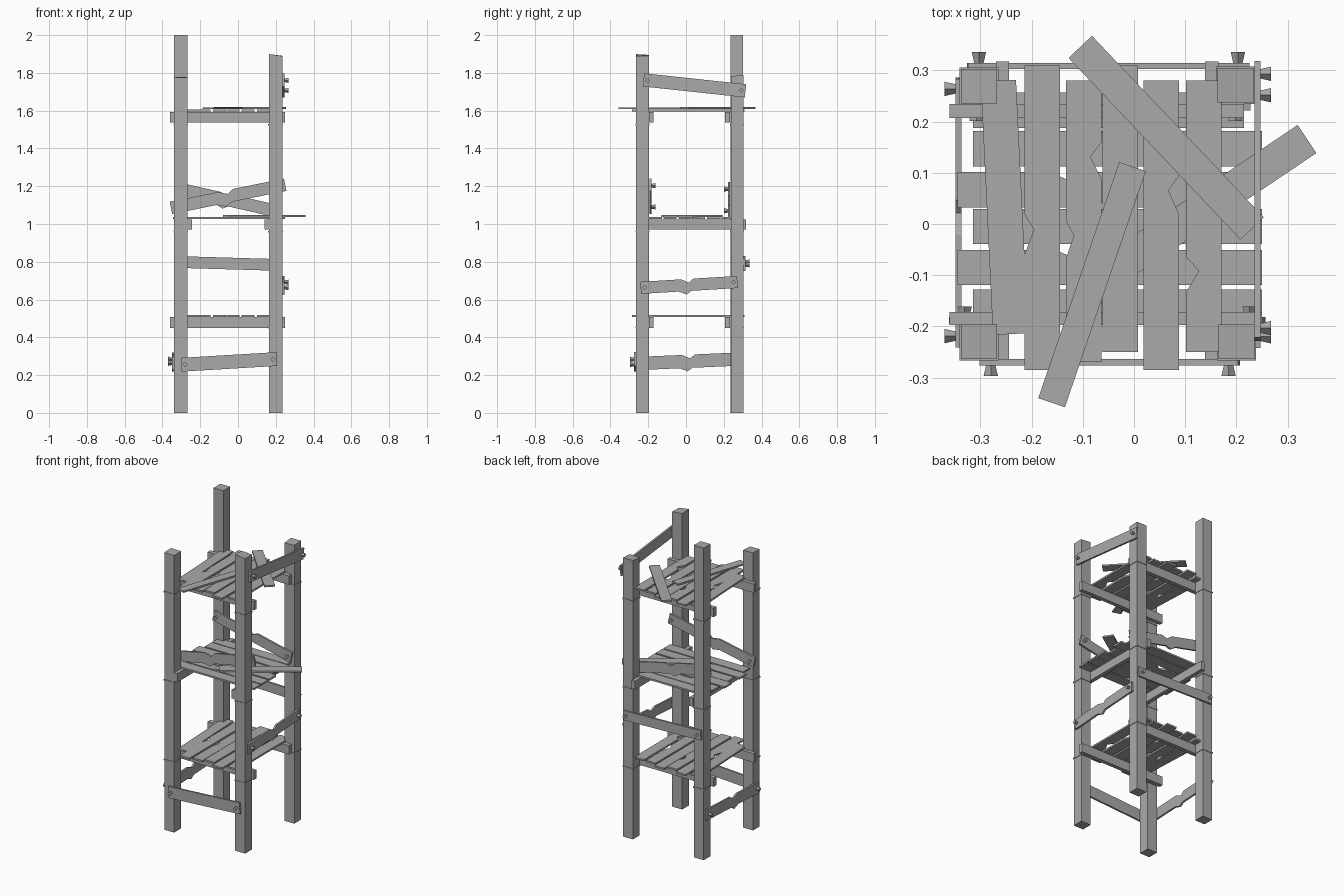
import bpy, bmesh, random
from mathutils import Vector

random.seed(4)
if "Cube" in bpy.data.objects:
    bpy.data.objects.remove(bpy.data.objects["Cube"], do_unlink=True)

wood = bpy.data.materials.new("grey_wood")
wood.use_nodes = True
GREY = (0.4, 0.4, 0.4, 1)
wood.diffuse_color = GREY
wood.node_tree.nodes["Principled BSDF"].inputs["Base Color"].default_value = GREY

X, Y, Z = Vector((1, 0, 0)), Vector((0, 1, 0)), Vector((0, 0, 1))


def finish(name, bm):
    bmesh.ops.recalc_face_normals(bm, faces=bm.faces)
    mesh = bpy.data.meshes.new(name)
    bm.to_mesh(mesh)
    bm.free()
    mesh.materials.append(wood)
    obj = bpy.data.objects.new(name, mesh)
    bpy.context.collection.objects.link(obj)
    return obj


def plank(name, start, end, width, thick, normal, notches=()):
    """Flat board from start to end; a notch is (position, side, depth)."""
    a, b = Vector(start), Vector(end)
    u = (b - a).normalized()
    v = normal.cross(u)
    edges = []
    for side in (-1, 1):
        pts = [(0, width / 2), (1, width / 2)]
        for t, s, depth in notches:
            if s == side:
                pts += [(t - 0.08, width / 2), (t, width / 2 - depth), (t + 0.05, width / 2)]
        edges.append([a.lerp(b, t) + v * side * w for t, w in sorted(pts)])
    outline = edges[0] + edges[1][::-1]
    bm = bmesh.new()
    face = bm.faces.new([bm.verts.new(p - normal * thick / 2) for p in outline])
    ext = bmesh.ops.extrude_face_region(bm, geom=[face])
    moved = [g for g in ext["geom"] if isinstance(g, bmesh.types.BMVert)]
    bmesh.ops.translate(bm, verts=moved, vec=normal * thick)
    return finish(name, bm)


def box(name, low, high, slant=0):
    """Axis-aligned block, optionally with a rough slanted top."""
    low, high = Vector(low), Vector(high)
    bm = bmesh.new()
    bmesh.ops.create_cube(bm, size=1)
    for vert in bm.verts:
        top = vert.co.z > 0
        vert.co = (low + high) / 2 + vert.co * (high - low)
        if top and slant:
            vert.co.z -= random.uniform(0, slant)
    return finish(name, bm)


def bolt(name, pos, out):
    """Four-sided peg that flares outward."""
    bm = bmesh.new()
    bmesh.ops.create_cone(bm, cap_ends=True, segments=4, radius1=0.009,
                          radius2=0.014, depth=0.022)
    obj = finish(name, bm)
    obj.rotation_mode = "QUATERNION"
    obj.rotation_quaternion = out.to_track_quat("Z", "Y")
    obj.location = Vector(pos) + out * 0.011


# Corner posts of uneven height, each with three thin bands
posts = {"front_right": (-0.303, -0.23, 1.78), "front_left": (0.2, -0.23, 1.9),
         "back_right": (-0.303, 0.269, 2.0), "back_left": (0.198, 0.271, 1.79)}
for name, (x, y, h) in posts.items():
    box(name + "_post", (x - 0.035, y - 0.034, 0), (x + 0.035, y + 0.034, h),
        0 if h == 2 else 0.012)
    for z in (0.45, 0.96, 1.525):
        box(name + "_band", (x - 0.038, y - 0.037, z - 0.004), (x + 0.038, y + 0.037, z + 0.004))

# Top and bottom shelves: beams along x, slats along y
slats = [(-0.253, -0.215, 0.28, ()),
         (-0.179, -0.285, 0.31, ((0.46, 1, 0.018),)),
         (-0.098, -0.27, 0.28, ((0.73, -1, 0.022), (0.45, 1, 0.015))),
         (-0.027, -0.25, 0.31, ()),
         (0.053, -0.285, 0.28, ((0.62, -1, 0.02),)),
         (0.136, -0.25, 0.28, ((0.3, 1, 0.025),))]
for level, z in (("bottom", 0.45), ("top", 1.537)):
    box(level + "_front_beam", (-0.36, -0.197, z), (0.25, -0.172, z + 0.057))
    box(level + "_back_beam", (-0.36, 0.207, z), (0.215, 0.234, z + 0.057))
    for i, (x, y0, y1, cuts) in enumerate(slats):
        lean = 0.012 if i == 0 else 0
        plank(level + "_slat", (x + lean, y0, z + 0.063), (x - lean, y1, z + 0.063),
              0.069, 0.011, Z, cuts)

# Middle shelf: beams along y, slats along x
for side, x in (("right", -0.257), ("left", 0.152)):
    box(f"middle_{side}_beam", (x - 0.013, -0.265, 0.97), (x + 0.013, 0.317, 1.025))
rows = [(0.222, -0.315, 0.215), (0.147, -0.315, 0.25), (0.067, -0.345, 0.22),
        (-0.005, -0.315, 0.25), (-0.085, -0.345, 0.25), (-0.162, -0.315, 0.25)]
for i, (y, x0, x1) in enumerate(rows):
    cuts = ((0.4, 1, 0.02), (0.47, -1, 0.02)) if i in (2, 4) else ()
    plank("middle_slat", (x0, y, 1.031), (x1, y, 1.031), 0.069, 0.011, Z, cuts)

# Loose boards lying across the shelves
plank("loose_top_board", (-0.105, 0.346, 1.615), (0.231, -0.009, 1.615), 0.063, 0.01, Z)
plank("loose_top_board_short", (-0.161, -0.349, 1.613), (-0.003, 0.112, 1.613), 0.055, 0.01, Z)
plank("loose_middle_board", (-0.062, -0.103, 1.043), (0.338, 0.166, 1.043), 0.066, 0.01, Z)

# Side braces: name, start, end, width, normal, breaks, bolt direction
cracked = ((0.5, 1, 0.02), (0.47, -1, -0.018))
braces = [
    ("front_low_brace", (-0.3, -0.27, 0.255), (0.205, -0.27, 0.285), 0.073, -Y, (), -Y),
    ("right_low_brace", (-0.343, -0.24, 0.262), (-0.343, 0.285, 0.285), 0.07, X, cracked, -X),
    ("left_low_brace", (0.241, -0.24, 0.662), (0.241, 0.272, 0.693), 0.064, X, cracked, X),
    ("left_top_brace", (0.241, -0.225, 1.763), (0.241, 0.315, 1.705), 0.07, X, (), X),
    ("back_brace", (-0.325, 0.309, 0.799), (0.225, 0.309, 0.783), 0.062, -Y, (), Y),
    ("front_cross_brace", (-0.355, -0.188, 1.085), (0.25, -0.188, 1.208), 0.066, -Y, cracked, Y),
    ("back_cross_brace", (-0.33, 0.228, 1.19), (0.22, 0.228, 1.065), 0.066, -Y, cracked, -Y),
]
for name, a, b, width, normal, cuts, out in braces:
    plank(name, a, b, width, 0.012, normal, cuts)
    for t in (0.04, 0.96):
        bolt(name + "_bolt", Vector(a).lerp(Vector(b), t) + out * 0.005, out)
